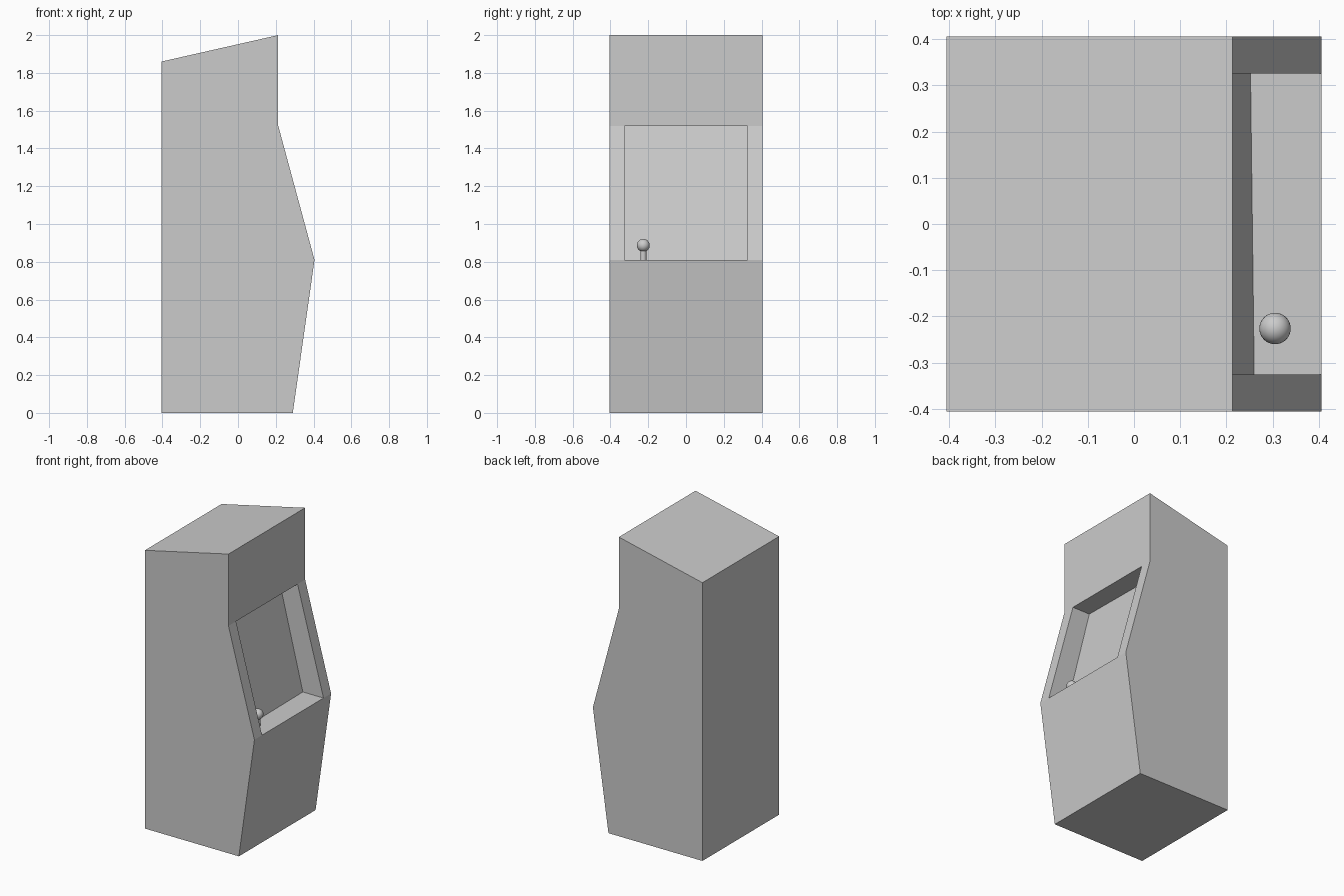
import bpy, bmesh

if "Cube" in bpy.data.objects:
    bpy.data.objects.remove(bpy.data.objects["Cube"])

# Cabinet side profile (x, z), swept through four stations across the width
PROFILE = [(-0.405, 0), (0.29, 0), (0.405, 0.81), (0.213, 1.52), (0.213, 2.0), (-0.405, 1.86)]
STATIONS = [-0.405, -0.325, 0.325, 0.405]
SLOPE = 2  # index of the slanted front segment that holds the screen recess

bm = bmesh.new()
rings = [[bm.verts.new((x, y, z)) for x, z in PROFILE] for y in STATIONS]
n = len(PROFILE)
for s in range(3):
    a, b = rings[s], rings[s + 1]
    for i in range(n):
        if s == 1 and i == SLOPE:
            continue
        j = (i + 1) % n
        bm.faces.new((a[i], a[j], b[j], b[i]))
# Flat side panels
bm.faces.new(rings[0])
bm.faces.new(rings[3])

# Screen recess: back edge points, the screen leaning slightly to one side
low, high = [], []
for s, dx in ((1, 0.0), (2, -0.008)):
    low.append(bm.verts.new((0.26 + dx, STATIONS[s], 0.81)))
    high.append(bm.verts.new((0.083 + dx, STATIONS[s], 1.52)))
fl = [rings[1][SLOPE], rings[2][SLOPE]]
fh = [rings[1][SLOPE + 1], rings[2][SLOPE + 1]]
for lower, upper in ((fl, low), (low, high), (high, fh)):
    bm.faces.new((lower[0], lower[1], upper[1], upper[0]))
for k in (0, 1):
    bm.faces.new((fl[k], low[k], high[k], fh[k]))
bmesh.ops.recalc_face_normals(bm, faces=bm.faces)
mesh = bpy.data.meshes.new("cabinet")
bm.to_mesh(mesh)
bm.free()
bpy.context.collection.objects.link(bpy.data.objects.new("cabinet", mesh))

# Joystick shaft and ball on the control shelf
JX, JY = 0.305, -0.226
bpy.ops.mesh.primitive_cylinder_add(vertices=24, radius=0.016, depth=0.07, location=(JX, JY, 0.844))
bpy.context.object.name = "joystick_shaft"
bpy.ops.object.shade_smooth_by_angle()
bpy.ops.mesh.primitive_uv_sphere_add(segments=32, ring_count=16, radius=0.034, location=(JX, JY, 0.887))
bpy.context.object.name = "joystick_ball"
bpy.ops.object.shade_smooth()
